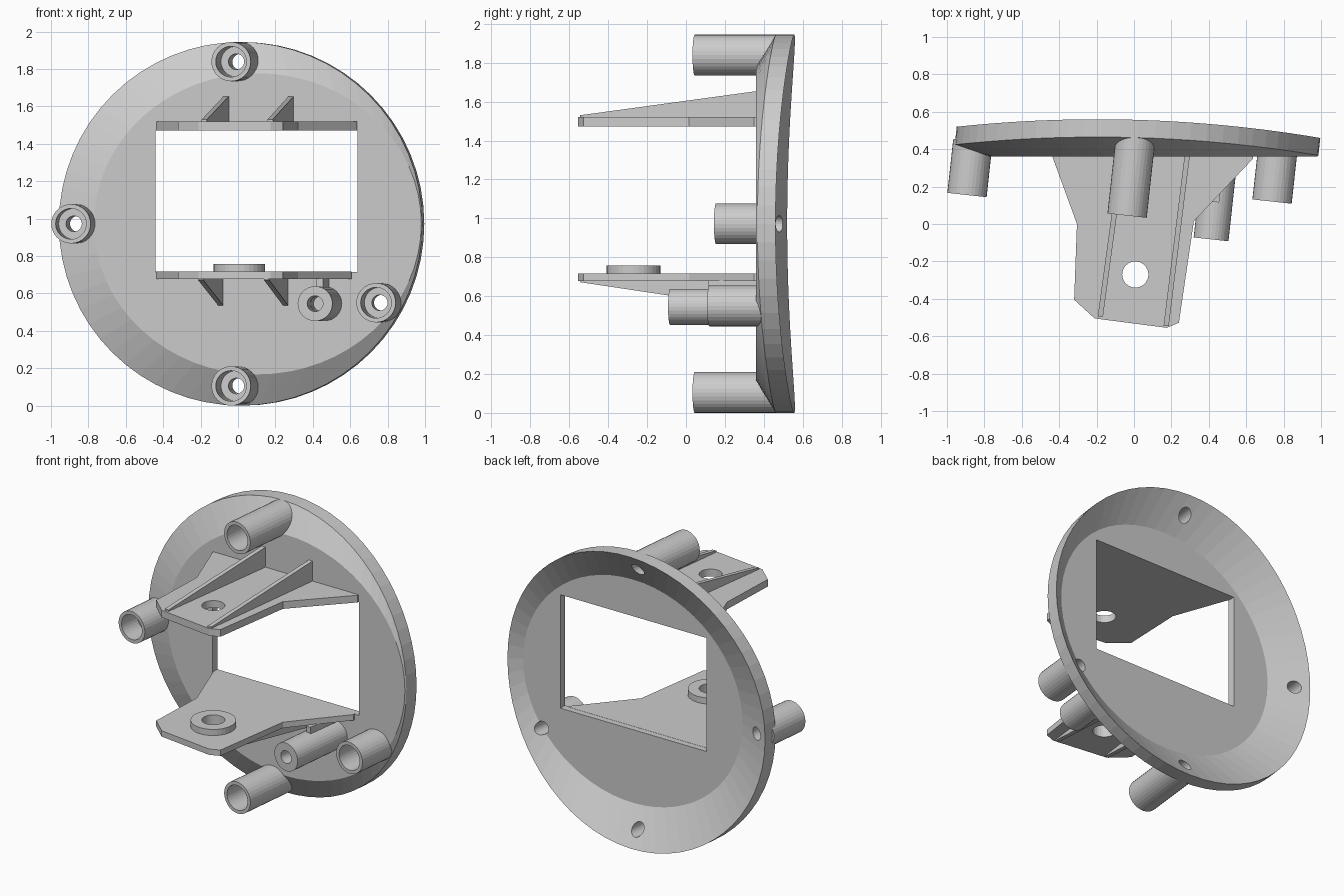
import bpy, bmesh
from math import sin, cos, tau, atan2, hypot

if "Cube" in bpy.data.objects:
    bpy.data.objects.remove(bpy.data.objects["Cube"])

CZ = 0.972      # height of the disc centre
LEAN = 0.11     # sideways lean of posts and rim (x per y)
FLAT, THICK, RIM = 0.36, 0.05, 0.095


def make(name, verts, faces):
    bm = bmesh.new()
    vs = [bm.verts.new(v) for v in verts]
    for f in faces:
        bm.faces.new([vs[i] for i in f])
    bmesh.ops.recalc_face_normals(bm, faces=bm.faces)
    me = bpy.data.meshes.new(name)
    bm.to_mesh(me)
    bm.free()
    ob = bpy.data.objects.new(name, me)
    bpy.context.collection.objects.link(ob)
    return ob


def loft(name, rings, closed=False):
    """Skin equal-length rings; cap the ends unless closed."""
    n = len(rings[0])
    verts = [p for r in rings for p in r]
    m = len(rings)
    faces = [[k*n + i, k*n + (i+1) % n, (k+1) % m*n + (i+1) % n, (k+1) % m*n + i]
             for k in range(m if closed else m-1) for i in range(n)]
    if not closed:
        faces += [list(range(n)), list(range((m-1)*n, m*n))]
    return make(name, verts, faces)


def prism(name, outline, z0, z1):
    return loft(name, [[(x, y, z) for x, y in outline] for z in (z0, z1)])


def cut(target, cutter):
    mod = target.modifiers.new("cut", 'BOOLEAN')
    mod.operation, mod.solver, mod.object = 'DIFFERENCE', 'EXACT', cutter
    bpy.context.view_layer.objects.active = target
    bpy.ops.object.modifier_apply(modifier=mod.name)


def drop(ob):
    bpy.data.objects.remove(ob, do_unlink=True)


def circle(x, y, r, n=32):
    return [(x + r*cos(tau*i/n), y + r*sin(tau*i/n)) for i in range(n)]


def rim_y(x):
    return 0.56 - (x + 0.195)**2 / 14.2


# Dished disc with a curved leaning rim
def disc_ring(kind, n=64):
    pts = []
    for i in range(n):
        c, s = cos(tau*i/n), sin(tau*i/n)
        if kind == 'rim_back':
            x = 0.024 + 0.972*c
            pts.append((x, rim_y(x), CZ + 0.972*s))
        elif kind == 'rim_front':
            x = 0.014 + 0.972*c
            pts.append((x, rim_y(x) - RIM, CZ + 0.972*s))
        elif kind == 'flat_front':
            pts.append((0.105 + 0.875*c, FLAT, CZ + 0.805*s))
        else:
            pts.append((0.105 + 0.81*c, FLAT + THICK, CZ + 0.745*s))
    return pts


disc = loft("disc_plate", [disc_ring(k) for k in
                           ('flat_front', 'rim_front', 'rim_back', 'flat_back')])
window = prism("window_cutter", [(-0.44, 0), (0.64, 0), (0.64, 1), (-0.44, 1)], 0.715, 1.472)
cut(disc, window)
drop(window)


def wall_y(x, z):
    """Depth just inside the disc wall at a point."""
    a = atan2(z - CZ, x - 0.03)
    inner = hypot(0.105 + 0.875*cos(a) - 0.03, 0.805*sin(a))
    t = (hypot(x - 0.03, z - CZ) - inner) / max(0.965 - inner, 0.02)
    t = min(max(t, 0), 1)
    return FLAT + 0.03 + t*(rim_y(x) - RIM - FLAT)


def post_ring(x, z, y, r, n=32):
    return [(x + r*cos(tau*i/n), y - LEAN*r*cos(tau*i/n), z + r*sin(tau*i/n))
            for i in range(n)]


# Screw posts with stepped bores
def post(name, x, z, y, r, bore, hole, depth, end):
    front = post_ring(x, z, y, r)
    back = []
    for px, py, pz in front:
        qx = px + LEAN*(0.42 - py)
        qy = wall_y(qx, pz)
        back.append((px + LEAN*(qy - py), qy, pz))
    ob = loft(name, [front, back])
    steps = [(-0.05, bore), (depth, bore), (depth, hole), (end, hole)]
    cutter = loft("bore_cutter", [post_ring(x + LEAN*d, z, y + d, q) for d, q in steps])
    cut(ob, cutter)
    if end > 0.4:
        cut(disc, cutter)
    drop(cutter)


for name, x, z, y in (("post_top", -0.037, CZ + 0.867, 0.045),
                      ("post_bottom", -0.037, CZ - 0.867, 0.045),
                      ("post_left", -0.893, CZ, 0.155),
                      ("post_right", 0.738, 0.55, 0.12)):
    post(name, x, z, y, 0.105, 0.082, 0.042, 0.3 - y, 0.65)
post("post_inner", 0.412, 0.545, -0.082, 0.093, 0.042, 0.041, 0.15, 0.3)

# Two hinge shelves above and below the window
def shelf(name, corner_x, z0, z1):
    ob = prism(name, [(-0.44, 0.37), (-0.305, 0.0), (-0.32, -0.405), (-0.21, -0.505),
                      (0.175, -0.555), (0.24, -0.528), (0.32, 0.015),
                      (corner_x, FLAT - 0.01), (corner_x, 0.37)], z0, z1)
    pin = prism("pin_cutter", circle(0.007, -0.27, 0.07), z0 - 0.1, z1 + 0.1)
    cut(ob, pin)
    drop(pin)


shelf("upper_shelf", 0.637, 1.472, 1.52)
shelf("lower_shelf", 0.607, 0.677, 0.716)

# Raised washer on the lower shelf
loft("lower_washer", [[(x, y, z) for x, y in circle(0.007, -0.27, r)] for r, z in
                      ((0.07, 0.714), (0.138, 0.714), (0.138, 0.757), (0.07, 0.757))],
     closed=True)


# Tapered stiffening ribs on the outer side of each shelf
def rib(name, x0, x1, y0, base, tip, peak):
    w = 0.014
    side = lambda o: [(x0 + o, y0, base), (x0 + o, y0, tip),
                      (x1 + o, 0.37, peak), (x1 + o, 0.37, base)]
    loft(name, [side(-w), side(w)])


for side, x0, x1, y0 in (("left", -0.18, -0.062, -0.495), ("right", 0.172, 0.285, -0.545)):
    rib("upper_rib_" + side, x0, x1, y0, 1.515, 1.53, 1.655)
    rib("lower_rib_" + side, x0 - 0.02, x1 - 0.03, y0, 0.68, 0.672, 0.535)

# Small web tying the inner post to the lower shelf
prism("post_web", [(0.42, 0.12), (0.455, 0.115), (0.487, 0.37), (0.452, 0.37)], 0.62, 0.68)
